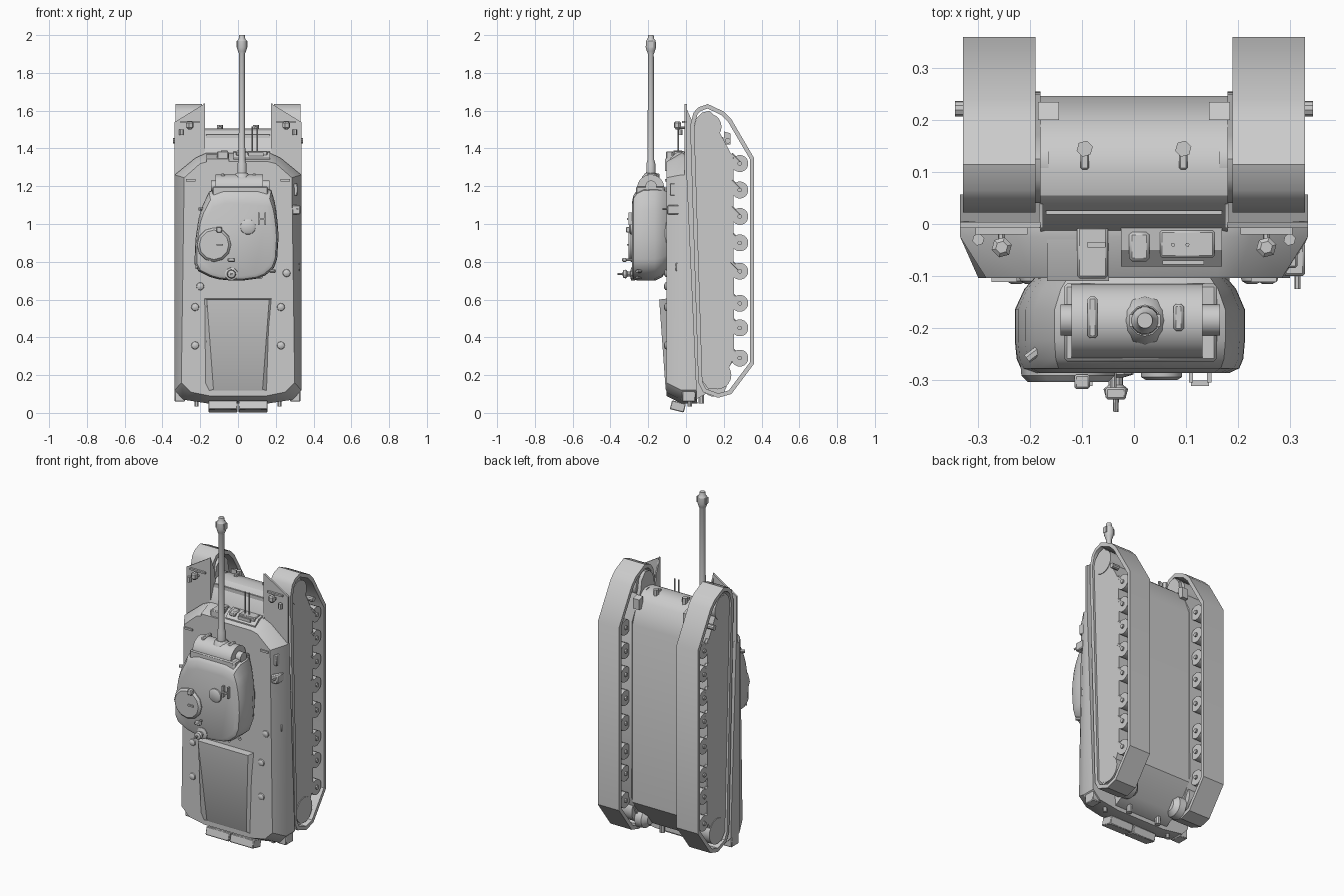
import bpy, bmesh, math
from mathutils import Vector


def loft(name, rings):
    """Closed skin through rings of equal point count, capped at both ends."""
    bm = bmesh.new()
    vs = [[bm.verts.new(p) for p in r] for r in rings]
    n = len(rings[0])
    for a, b in zip(vs, vs[1:]):
        for i in range(n):
            bm.faces.new((a[i], a[(i + 1) % n], b[(i + 1) % n], b[i]))
    bm.faces.new(vs[0][::-1])
    bm.faces.new(vs[-1])
    bmesh.ops.recalc_face_normals(bm, faces=bm.faces)
    me = bpy.data.meshes.new(name)
    bm.to_mesh(me)
    bm.free()
    ob = bpy.data.objects.new(name, me)
    bpy.context.collection.objects.link(ob)
    return ob


def side_prism(name, yz, x0, x1):
    return loft(name, [[(x, y, z) for y, z in yz] for x in (x0, x1)])


def deck_prism(name, xz, y0, y1):
    return loft(name, [[(x, y, z) for x, z in xz] for y in (y0, y1)])


def box(name, lo, hi, bevel=0):
    ob = side_prism(name, [(lo[1], lo[2]), (hi[1], lo[2]), (hi[1], hi[2]), (lo[1], hi[2])], lo[0], hi[0])
    if bevel:
        m = ob.modifiers.new("bevel", 'BEVEL')
        m.width = bevel
        m.segments = 1
    return ob


def lathe(name, origin, axis, profile, n=16):
    """Rings of (distance, radius) turned around an axis."""
    d = Vector(axis).normalized()
    u = d.orthogonal().normalized()
    w = d.cross(u)
    o = Vector(origin)
    ang = [math.tau * (i + .5) / n for i in range(n)]
    return loft(name, [[o + d * t + (u * math.cos(a) + w * math.sin(a)) * r for a in ang] for t, r in profile])


def rod(name, p, q, r, n=10):
    d = Vector(q) - Vector(p)
    return lathe(name, p, d, [(0, r), (d.length, r)], n)


def inset(poly, dist):
    """Offset a 2D polygon inwards."""
    n = len(poly)
    area = sum(poly[i][0] * poly[(i + 1) % n][1] - poly[(i + 1) % n][0] * poly[i][1] for i in range(n))
    s = 1 if area > 0 else -1
    out = []
    for i in range(n):
        a, b, c = (Vector(poly[(i + k) % n]) for k in (-1, 0, 1))
        e, f = (b - a).normalized(), (c - b).normalized()
        n1, n2 = Vector((-e.y, e.x)) * s, Vector((-f.y, f.x)) * s
        out.append(tuple(b + (n1 + n2) * dist / (1 + n1.dot(n2))))
    return out


# Lower hull with rounded nose
side_prism("lower_hull", [(-.02, 1.36), (0, 1.40), (.02, 1.46), (.055, 1.495), (.1, 1.505), (.15, 1.495),
                          (.2, 1.455), (.247, 1.33), (.247, .27), (.14, .12), (.05, .07), (-.02, .07)], -.18, .18)

# Upper hull with chamfered corners; underside slopes towards the rear
half = [(.17, 1.375), (.225, 1.35), (.335, 1.26), (.335, .12), (.29, .07), (.16, .05)]
roof = [(.16, 1.33), (.2, 1.32), (.285, 1.245), (.3, .16), (.25, .11), (.15, .09)]
edge, top = ([(x, z) for x, z in h] + [(-x, z) for x, z in h[::-1]] for h in (half, roof))
loft("upper_hull", [[(x, .0 + (1.38 - z) * .045, z) for x, z in edge],
                    [(x, -.025, z) for x, z in edge],
                    [(x, -.104, z) for x, z in top]])

# Running gear on both sides
belt = [(.022, 1.52), (.04, 1.59), (.065, 1.617), (.115, 1.635), (.2, 1.595), (.24, 1.555), (.36, 1.35),
        (.36, .26), (.24, .1), (.17, .08), (.09, .11), (.065, .16)]
inner = inset(belt, .022)
panel = [(.04, 1.5), (.055, 1.56), (.085, 1.59), (.125, 1.6), (.16, 1.56), (.17, 1.5), (.25, 1.35),
         (.255, .3), (.18, .13), (.12, .125), (.085, .17)]
for s, side in ((-1, "left"), (1, "right")):
    tr = loft(side + "_track", [[(s * x, y, z) for y, z in p]
                                for p, x in ((belt, .19), (belt, .33), (inner, .33), (inner, .19), (belt, .19))])
    bm = bmesh.new()
    bm.from_mesh(tr.data)
    bmesh.ops.delete(bm, geom=[f for f in bm.faces if len(f.verts) > 4], context='FACES_ONLY')
    bmesh.ops.remove_doubles(bm, verts=bm.verts, dist=1e-5)
    bmesh.ops.recalc_face_normals(bm, faces=bm.faces)
    bm.to_mesh(tr.data)
    bm.free()
    side_prism(side + "_side_panel", panel, s * .18, s * .318)
    for z in (1.32, 1.18, 1.04, .9, .75, .58, .45, .29):
        rod(side + "_road_wheel", (s * .2, .285, z), (s * .318, .285, z), .045, 16)
        rod(side + "_wheel_hub", (s * .19, .285, z), (s * .327, .285, z), .012, 8)
        rod(side + "_swing_arm", (s * .31, .24, z + .05), (s * .31, .29, z), .01, 6)
    rod(side + "_front_idler", (s * .2, .118, 1.515), (s * .322, .118, 1.515), .07, 20)
    rod(side + "_idler_inner_disc", (s * .165, .118, 1.45), (s * .2, .118, 1.45), .055, 20)
    rod(side + "_idler_axle", (s * .3, .222, 1.44), (s * .345, .222, 1.44), .015, 10)
    rod(side + "_rear_sprocket", (s * .19, .165, .2), (s * .322, .165, .2), .075, 20)
    lathe(side + "_final_drive", (s * .19, .15, .15), (-s, 0, 0), [(0, .065), (.04, .06), (.065, .035)], 16)
    # Front fender: slanted sheet, inner gusset and headlight
    deck_prism(side + "_fender", [(s * .18, 1.36), (s * .335, 1.25), (s * .335, 1.54), (s * .18, 1.635)], -.008, .004)
    side_prism(side + "_fender_gusset", [(-.008, 1.637), (.03, 1.55), (.05, 1.38), (-.008, 1.36)], s * .175, s * .183)
    lathe(side + "_headlight", (s * .255, -.045, 1.50), (0, 0, 1),
          [(0, .008), (.012, .02), (.035, .02), (.042, .012)], 6)
    rod(side + "_headlight_post", (s * .255, 0, 1.51), (s * .255, -.04, 1.51), .007, 6)
    box(side + "_headlight_guard", (s * .255 - .05, -.02, 1.535), (s * .255 + .05, -.008, 1.545))
    rod(side + "_marker_lamp", (s * .3, -.03, 1.47), (s * .3, -.03, 1.5), .012, 6)
    # Front tow hooks and brackets
    x = s * .095
    rod("tow_lug", (x, .145, 1.485), (x, .145, 1.525), .016, 6)
    box("tow_hook", (x - .008, .105, 1.49), (x + .008, .145, 1.515), .003)
    side_prism("nose_bracket", [(.2, 1.42), (.235, 1.42), (.235, 1.48), (.2, 1.49)], s * .145, s * .185)
    # Rear mudguard, stowage box and lamp
    box(side + "_rear_mudguard", (s * .305 - .03, -.02, .06), (s * .305 + .025, .05, .13), .004)
    flap = box(side + "_rear_bin", (s * .08 - .077, -.038, -.024), (s * .08 + .077, .038, .024), .004)
    flap.rotation_euler.x = math.radians(-14)
    flap.location = (0, -.043, .0343)
    rod(side + "_rear_lamp", (s * .22, .02, .035), (s * .22, .02, .08), .012, 8)
    # Deck lifting bumps
    for z in (.357, .56):
        lathe("deck_bump", (s * .227, -.1, z), (0, -1, 0), [(0, .022), (.01, .019), (.016, .009)], 12)
    box(side + "_deck_handle", (s * .25 - .025, -.112, 1.225), (s * .25 + .025, -.1, 1.237)).rotation_euler.y = 0
    rod(side + "_rear_hitch", (s * .1, .08, .05), (s * .1, .08, .12), .016, 8)

for x, z in ((-.2, .67), (.257, .74)):
    lathe("deck_bump", (x, -.1, z), (0, -1, 0), [(0, .022), (.01, .019), (.016, .009)], 12)

# Engine deck cover, a wedge thinning to the rear
loft("engine_cover", [[(x, -.09, z) for x, z in ((-.177, .605), (.177, .605), (.177, .11), (-.177, .11))],
                      [(-.177, -.102, .605), (.177, -.102, .605), (.172, -.1, .11), (-.172, -.1, .11)],
                      [(-.165, -.142, .6), (.165, -.142, .6), (.13, -.108, .125), (-.13, -.108, .125)]])

# Driver hood and glacis plate with vision blocks
side_prism("driver_hood", [(0, 1.375), (-.05, 1.37), (-.11, 1.345), (-.11, 1.28), (0, 1.28)], -.168, -.048)
box("driver_periscope", (-.11, -.105, 1.3), (-.05, -.005, 1.385), .005)
box("periscope_slot", (-.09, -.045, 1.38), (-.055, -.035, 1.388))
side_prism("glacis_plate", [(.0, 1.385), (-.05, 1.378), (-.082, 1.35), (-.08, 1.3), (0, 1.3)], -.025, .17)
box("glacis_hatch", (-.01, -.072, 1.36), (.03, -.015, 1.388), .006)
box("glacis_cover", (.05, -.065, 1.36), (.155, -.012, 1.387), .004)
box("glacis_lip", (.055, -.078, 1.36), (.135, -.07, 1.378))
box("splash_rail", (-.17, .018, 1.42), (.17, .026, 1.475))
for x in (.075, .103):
    rod("glacis_rod", (x, -.04, 1.37), (x, -.04, 1.515), .004, 6)

# Right side stowage
box("side_box", (.27, -.085, 1.15), (.315, -.037, 1.215), .004)
box("side_locker", (.28, -.1, 1.05), (.33, -.035, 1.1), .005)
rod("side_locker_peg", (.315, -.125, 1.08), (.315, -.09, 1.08), .006, 6)
box("side_lamp", (.29, -.055, .75), (.327, -.028, .795), .004)

# Turret: rounded outline, slightly undercut and with a sloping front roof
out = [(-.14, 1.2), (-.205, 1.06), (-.228, .9), (-.23, .76), (-.13, .71), (0, .697), (.13, .715),
       (.205, .78), (.216, .95), (.2, 1.1), (.17, 1.2)]
smooth = []
for i, p in enumerate(out):
    q = out[(i + 1) % len(out)]
    smooth += [tuple(a * (1 - t) + b * t for a, b in zip(p, q)) for t in (.2, .8)]
rings = []
for y, kx, front, rear in ((-.1, .82, .97, .72), (-.125, .92, .99, .9), (-.165, 1, 1, 1), (-.225, 1, .99, 1),
                           (-.26, .985, .93, .99), (-.278, .95, .84, .96), (-.287, .86, .7, .88)):
    rings.append([(x * kx, y, .9 + (z - .9) * (front if z > .9 else rear)) for x, z in smooth])
loft("turret_shell", rings)
lathe("turret_ring", (0, -.09, .95), (0, -1, 0), [(0, .185), (.03, .185)], 32)

# Gun mantlet and barrel
rod("mantlet_drum", (-.12, -.187, 1.19), (.132, -.187, 1.19), .072, 24)
rod("mantlet_trunnion", (-.142, -.185, 1.2), (.166, -.185, 1.2), .03, 16)
box("mantlet_frame", (-.135, -.265, 1.13), (.16, -.115, 1.198), .006)
for x, h in ((-.08, .04), (.086, .026)):
    box("sight_slot", (x - .01, -.18 - h, 1.24), (x + .01, -.18 + h, 1.268), .005)
gun = (.021, -.186, 0)
lathe("gun_collar", gun, (0, 0, 1), [(1.22, .05), (1.25, .046), (1.27, .03)], 12)
lathe("gun_barrel", gun, (0, 0, 1), [(1.2, .03), (1.27, .025), (1.32, .024), (1.34, .018), (1.9, .0155),
                                     (1.915, .022), (1.935, .028), (1.97, .026), (1.982, .017), (2.0, .015)], 16)
for s in (-1, 1):
    box("muzzle_port", (.021 + s * .026 - .004, -.198, 1.935), (.021 + s * .026 + .004, -.174, 1.97))

# Commander cupola, loader hatch and roof fittings
lathe("commander_cupola", (-.127, -.27, .89), (0, -1, 0), [(0, .092), (.022, .09), (.034, .078)], 12)
box("cupola_handle", (-.115, -.312, .885), (-.08, -.3, .895))
box("cupola_sight", (-.115, -.318, .955), (-.085, -.29, .985), .004)
lathe("loader_hatch", (.053, -.275, .985), (0, -1, 0), [(0, .042), (.02, .04), (.026, .03)], 16)
for x in (.11, .145):
    box("gun_rest_post", (x - .004, -.305, .995), (x + .004, -.27, 1.06))
box("gun_rest_bar", (.11, -.312, 1.022), (.145, -.302, 1.032))
for x, z in ((-.035, .735), (-.04, .81)):
    rod("roof_post", (x, -.335, z), (x, -.26, z), .007, 8)
lathe("antenna_base", (-.035, -.27, .735), (0, -1, 0), [(0, .036), (.02, .034), (.026, .014), (.04, .014),
                                                        (.048, .024), (.062, .02), (.066, .006), (.092, .005)], 10)
box("roof_sensor", (-.055, -.338, .8), (-.015, -.315, .82), .004)
for x, z in ((-.2, 1.08), (-.215, .77), (.19, .75), (.12, .72)):
    rod("turret_lifting_eye", (x * .9, -.24, z), (x * 1.03, -.26, z), .009, 6)

# Smooth only the gentle angles
for ob in bpy.context.scene.objects:
    ob.select_set(True)
    bpy.context.view_layer.objects.active = ob
bpy.ops.object.shade_smooth_by_angle(angle=math.radians(32))
